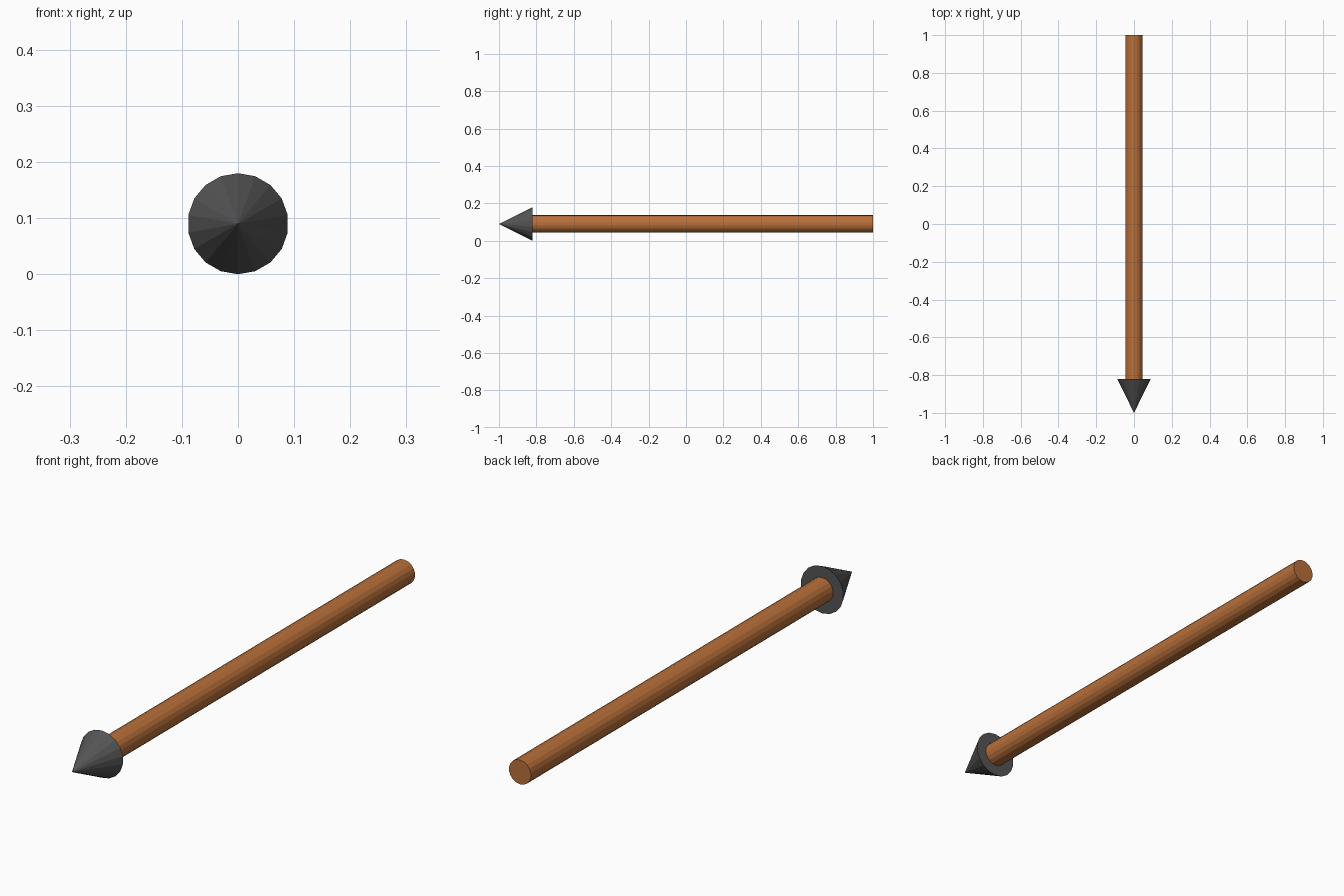
import bpy
import bmesh
from math import radians
from mathutils import Matrix

if "Cube" in bpy.data.objects:
    bpy.data.objects.remove(bpy.data.objects["Cube"])

SIDES = 18
AXIS_Z = 0.09


def tapered_rod(name, y_front, y_back, r_front, r_back, color):
    """Flat-shaded rod or cone lying along y, with a vertex at the very top."""
    bm = bmesh.new()
    place = Matrix.Translation((0, (y_front + y_back) / 2, AXIS_Z)) @ Matrix.Rotation(radians(90), 4, 'X')
    bmesh.ops.create_cone(bm, cap_ends=True, segments=SIDES, radius1=r_back,
                          radius2=r_front, depth=y_back - y_front, matrix=place)
    bmesh.ops.remove_doubles(bm, verts=bm.verts, dist=1e-5)
    bmesh.ops.recalc_face_normals(bm, faces=bm.faces)
    mesh = bpy.data.meshes.new(name)
    bm.to_mesh(mesh)
    bm.free()
    mat = bpy.data.materials.new(name + "_color")
    mat.diffuse_color = color
    mat.use_nodes = True
    mat.node_tree.nodes["Principled BSDF"].inputs["Base Color"].default_value = mat.diffuse_color
    mesh.materials.append(mat)
    obj = bpy.data.objects.new(name, mesh)
    bpy.context.collection.objects.link(obj)
    return obj


# Wooden shaft
tapered_rod("shaft", -0.82, 1.0, 0.0465, 0.0465, (0.48, 0.16, 0.042, 1))
# Dark pointed head
tapered_rod("head", -1.0, -0.82, 0.0, 0.09, (0.09, 0.09, 0.09, 1))
